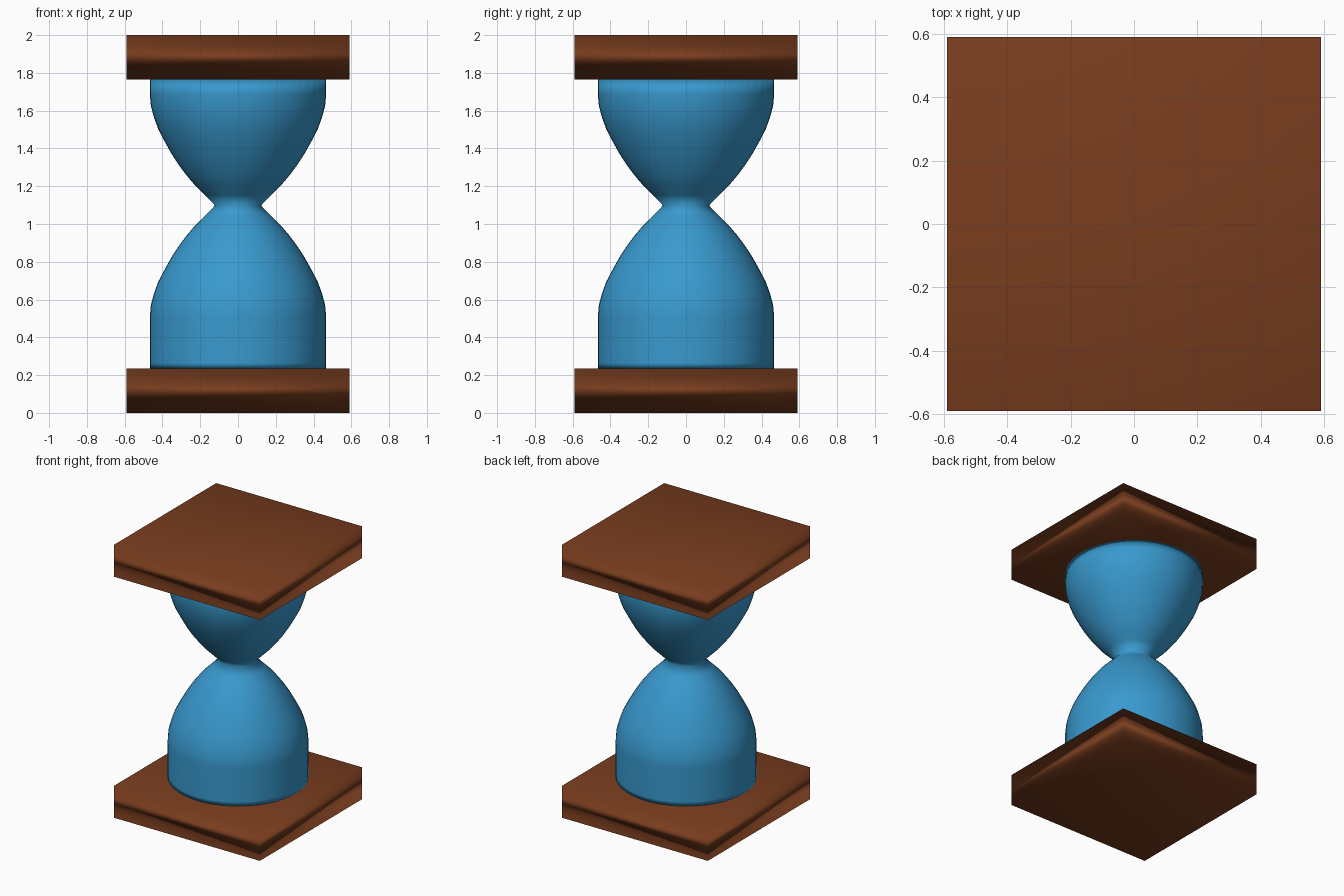
import bpy, bmesh, math

if "Cube" in bpy.data.objects:
    bpy.data.objects.remove(bpy.data.objects["Cube"])

def finish(name, bm, mat):
    bmesh.ops.recalc_face_normals(bm, faces=bm.faces[:])
    me = bpy.data.meshes.new(name)
    bm.to_mesh(me)
    bm.free()
    for p in me.polygons:
        p.use_smooth = True
    me.materials.append(mat)
    ob = bpy.data.objects.new(name, me)
    bpy.context.collection.objects.link(ob)
    # area weighted normals keep the broad flat faces flat
    mod = ob.modifiers.new("weighted_normals", 'WEIGHTED_NORMAL')
    mod.mode = 'FACE_AREA'
    return ob

def material(name, color):
    m = bpy.data.materials.new(name)
    m.diffuse_color = color
    m.use_nodes = True
    m.node_tree.nodes["Principled BSDF"].inputs["Base Color"].default_value = m.diffuse_color
    return m

wood = material("wood", (0.19, 0.046, 0.013, 1))
glass = material("blue_glass", (0.04, 0.32, 0.62, 1))

# Square end boards
W, H = 1.18, 0.235
for name, z in (("bottom_board", H / 2), ("top_board", 2 - H / 2)):
    bm = bmesh.new()
    bmesh.ops.create_cube(bm, size=1)
    for v in bm.verts:
        v.co.x *= W
        v.co.y *= W
        v.co.z = v.co.z * H + z
    finish(name, bm, wood)

# Hourglass body: one bulb profile (radius, distance from neck), mirrored
NECK, SEG = 1.098, 48
bulb = [(0.122, 0.0), (0.175, 0.055), (0.235, 0.115), (0.268, 0.154), (0.312, 0.212),
        (0.353, 0.275), (0.388, 0.338), (0.422, 0.403), (0.445, 0.466), (0.461, 0.526),
        (0.467, 0.59)]
lower = [(0.467, 0.22), (0.467, 0.265)] + [(r, NECK - d) for r, d in reversed(bulb)]
upper = [(r, NECK + d) for r, d in bulb[1:]] + [(0.467, 1.79)]
bm = bmesh.new()
rings = [[bm.verts.new((r * math.cos(2 * math.pi * i / SEG),
                        r * math.sin(2 * math.pi * i / SEG), z)) for i in range(SEG)]
         for r, z in lower + upper]
for a, b in zip(rings, rings[1:]):
    for i in range(SEG):
        j = (i + 1) % SEG
        bm.faces.new((a[i], a[j], b[j], b[i]))
bm.faces.new(rings[0][::-1])
bm.faces.new(rings[-1])
finish("hourglass_body", bm, glass)
